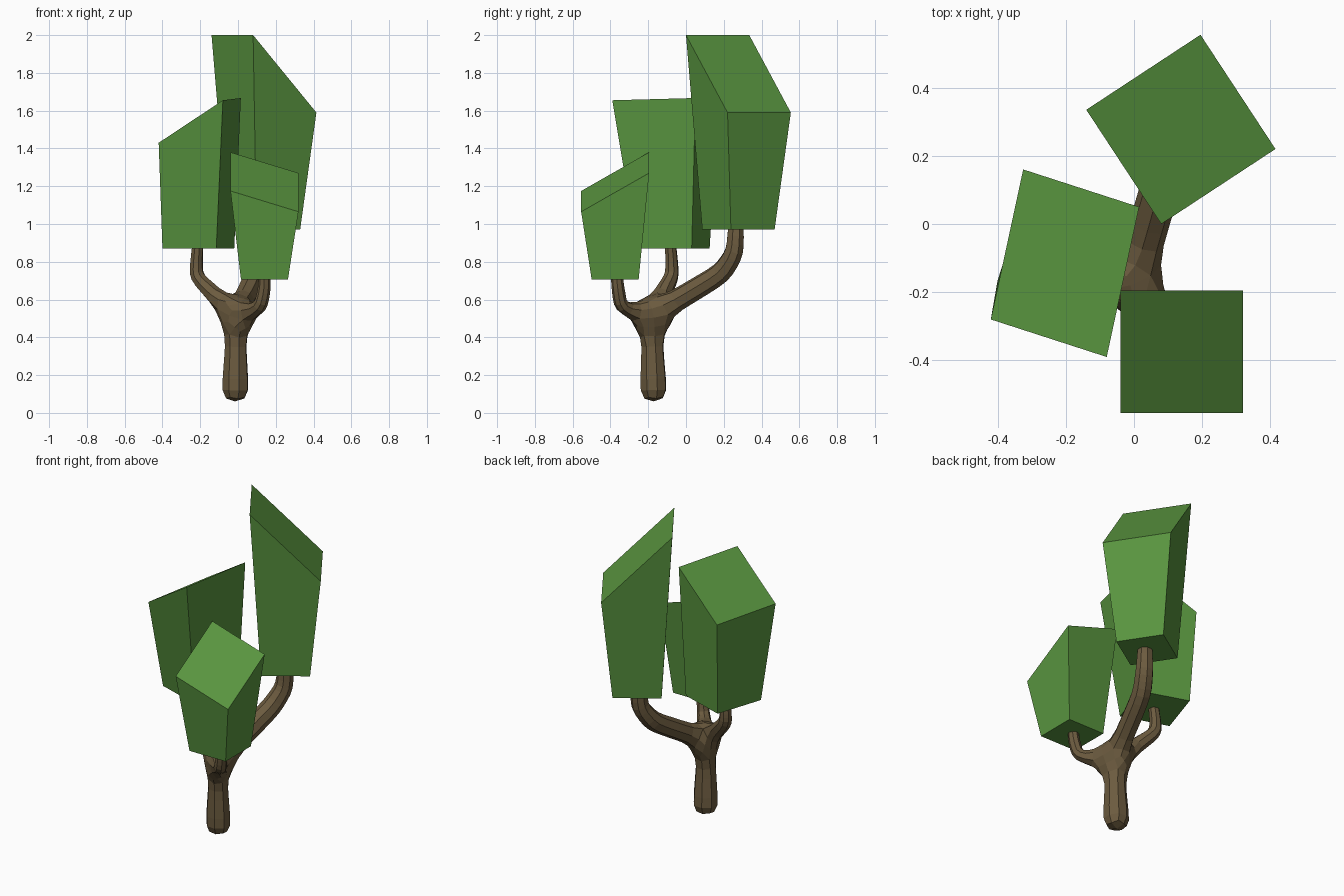
import bpy
import bmesh

cube = bpy.data.objects.get("Cube")
if cube:
    bpy.data.objects.remove(cube, do_unlink=True)


def make_material(name, color):
    mat = bpy.data.materials.new(name)
    mat.use_nodes = True
    mat.diffuse_color = color
    bsdf = mat.node_tree.nodes["Principled BSDF"]
    bsdf.inputs["Base Color"].default_value = color
    bsdf.inputs["Roughness"].default_value = 0.9
    return mat


def add_object(name, mesh, mat):
    obj = bpy.data.objects.new(name, mesh)
    bpy.context.collection.objects.link(obj)
    mesh.materials.append(mat)
    return obj


bark = make_material("bark", (0.15, 0.105, 0.05, 1))
leaf = make_material("leaf", (0.1, 0.3, 0.05, 1))


def foliage(name, bottom, top):
    """Tapered block with a slanted top, from two rings of four corners."""
    bm = bmesh.new()
    lower = [bm.verts.new(p) for p in bottom]
    upper = [bm.verts.new(p) for p in top]
    bm.faces.new(lower[::-1])
    bm.faces.new(upper)
    for i in range(4):
        j = (i + 1) % 4
        bm.faces.new((lower[i], lower[j], upper[j], upper[i]))
    bmesh.ops.recalc_face_normals(bm, faces=bm.faces)
    mesh = bpy.data.meshes.new(name)
    bm.to_mesh(mesh)
    bm.free()
    return add_object(name, mesh, leaf)


def shrunk(ring, factor, z):
    """Scaled copy of a ring about its centre, flattened at height z."""
    cx = sum(p[0] for p in ring) / 4
    cy = sum(p[1] for p in ring) / 4
    return [(cx + (x - cx) * factor, cy + (y - cy) * factor, z) for x, y, _ in ring]


# Foliage blocks
tall_top = [(0.08, 0, 2), (0.415, 0.22, 1.59), (0.195, 0.555, 1.59), (-0.14, 0.335, 2)]
foliage("tall_back_foliage", shrunk(tall_top, 0.69, 0.97), tall_top)

low_top = [(-0.04, -0.555, 1.175), (0.32, -0.555, 1.065),
           (0.32, -0.195, 1.27), (-0.04, -0.195, 1.38)]
foliage("low_front_foliage", shrunk(low_top, 0.69, 0.705), low_top)

right_top = [(-0.08, -0.39, 1.655), (0.015, 0.05, 1.667),
             (-0.325, 0.16, 1.44), (-0.42, -0.28, 1.43)]
right_bottom = [(-0.115, -0.26, 0.87), (-0.02, 0.03, 0.87),
                (-0.305, 0.125, 0.87), (-0.4, -0.165, 0.87)]
foliage("right_foliage", right_bottom, right_top)

# Trunk and branches: a skinned skeleton of (x, y, z, radius) points
trunk = [(-0.015, -0.17, 0.05, 0.085), (-0.012, -0.18, 0.4, 0.062),
         (-0.01, -0.19, 0.51, 0.066)]
branches = [
    [(0.1, 0.19, 0.74, 0.062), (0.14, 0.26, 0.85, 0.056), (0.14, 0.265, 1.02, 0.046)],
    [(-0.22, -0.075, 0.72, 0.042), (-0.22, -0.075, 0.8, 0.036), (-0.21, -0.085, 0.92, 0.032)],
    [(0.12, -0.345, 0.56, 0.04), (0.14, -0.36, 0.66, 0.036), (0.14, -0.37, 0.76, 0.032)],
]
points = list(trunk)
edges = [(0, 1), (1, 2)]
for branch in branches:
    previous = len(trunk) - 1
    for point in branch:
        edges.append((previous, len(points)))
        previous = len(points)
        points.append(point)

mesh = bpy.data.meshes.new("trunk_and_branches")
mesh.from_pydata([p[:3] for p in points], edges, [])
tree = add_object("trunk_and_branches", mesh, bark)
skin = tree.modifiers.new("skin", "SKIN")
skin.branch_smoothing = 0.3
for vert, point in zip(mesh.skin_vertices[0].data, points):
    vert.radius = (point[3], point[3])
mesh.skin_vertices[0].data[0].use_root = True
rounding = tree.modifiers.new("rounding", "SUBSURF")
rounding.levels = rounding.render_levels = 1
